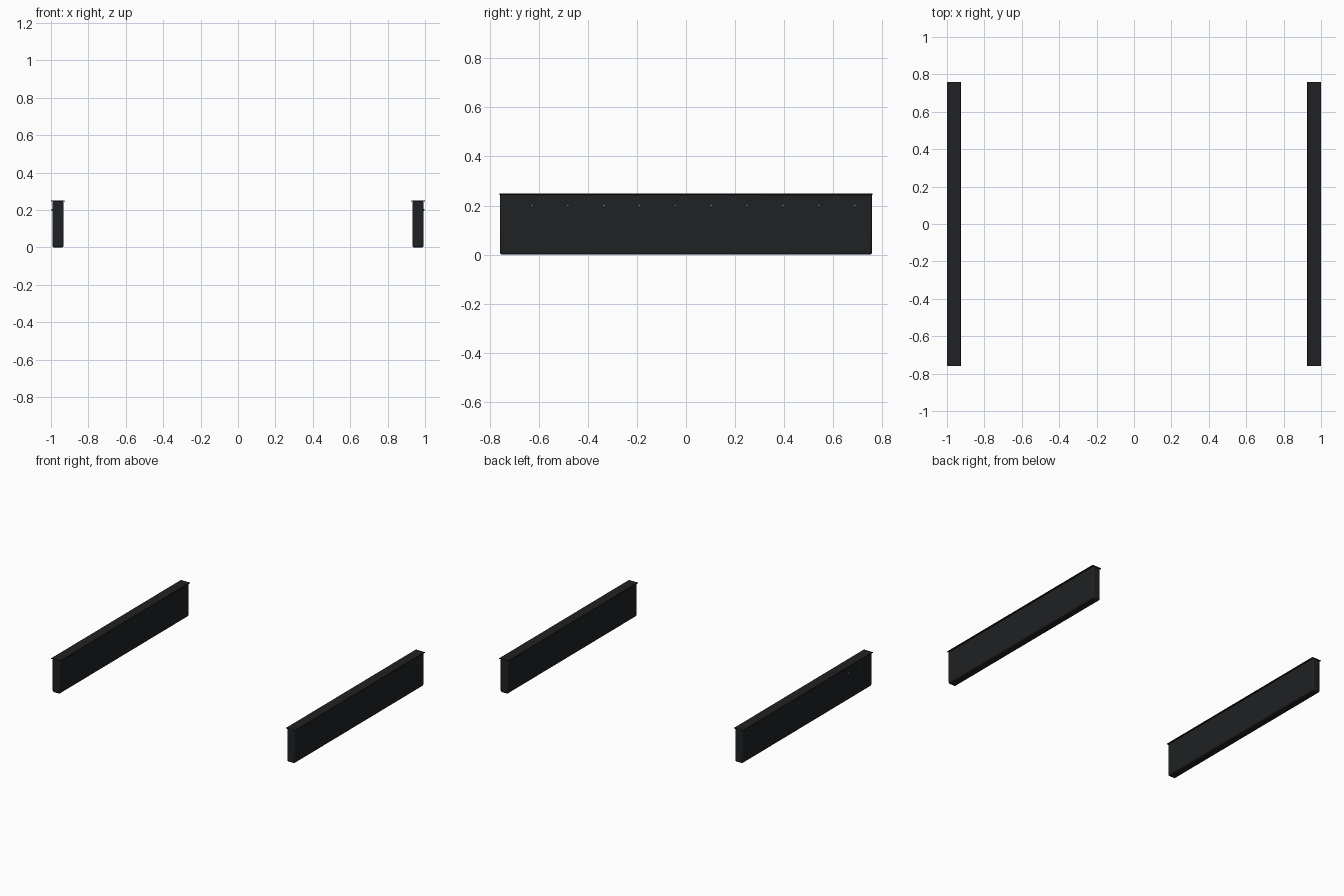
import bpy, math

if "Cube" in bpy.data.objects:
    bpy.data.objects.remove(bpy.data.objects["Cube"])


def material(name, rgb):
    m = bpy.data.materials.new(name)
    m.diffuse_color = (*rgb, 1)
    m.use_nodes = True
    m.node_tree.nodes["Principled BSDF"].inputs["Base Color"].default_value = m.diffuse_color
    return m


black = material("black_coating", (0.014, 0.015, 0.017))
steel = material("rivet_steel", (0.25, 0.25, 0.26))


def box(name, lo, hi, bevel, segments):
    bpy.ops.mesh.primitive_cube_add(size=1, location=[(a + b) / 2 for a, b in zip(lo, hi)])
    ob = bpy.context.object
    ob.name = name
    ob.scale = [b - a for a, b in zip(lo, hi)]
    bpy.ops.object.transform_apply(location=False, rotation=False, scale=True)
    mod = ob.modifiers.new("edge_round", "BEVEL")
    mod.width, mod.segments = bevel, segments
    bpy.ops.object.shade_smooth_by_angle(angle=math.radians(35))
    ob.data.materials.append(black)
    return ob


for side, s in (("left", -1), ("right", 1)):
    # Deep beam with softened edges
    xs = sorted((s * 0.932, s * 0.993))
    box(side + "_beam", (xs[0], -0.758, 0), (xs[1], 0.758, 0.247), 0.01, 3)

    # Thin overhanging cap plate
    xs = sorted((s * 0.926, s * 1.0))
    box(side + "_cap_plate", (xs[0], -0.76, 0.244), (xs[1], 0.76, 0.25), 0.001, 1)

    # Row of rivets on the outer face
    for i in range(10):
        bpy.ops.mesh.primitive_uv_sphere_add(
            segments=16, ring_count=8, radius=0.005,
            location=(s * 0.993, -0.627 + 0.146 * i, 0.2),
            rotation=(0, math.pi / 2, 0))
        rivet = bpy.context.object
        rivet.name = f"{side}_rivet_{i + 1}"
        bpy.ops.object.shade_smooth_by_angle()
        rivet.data.materials.append(steel)
